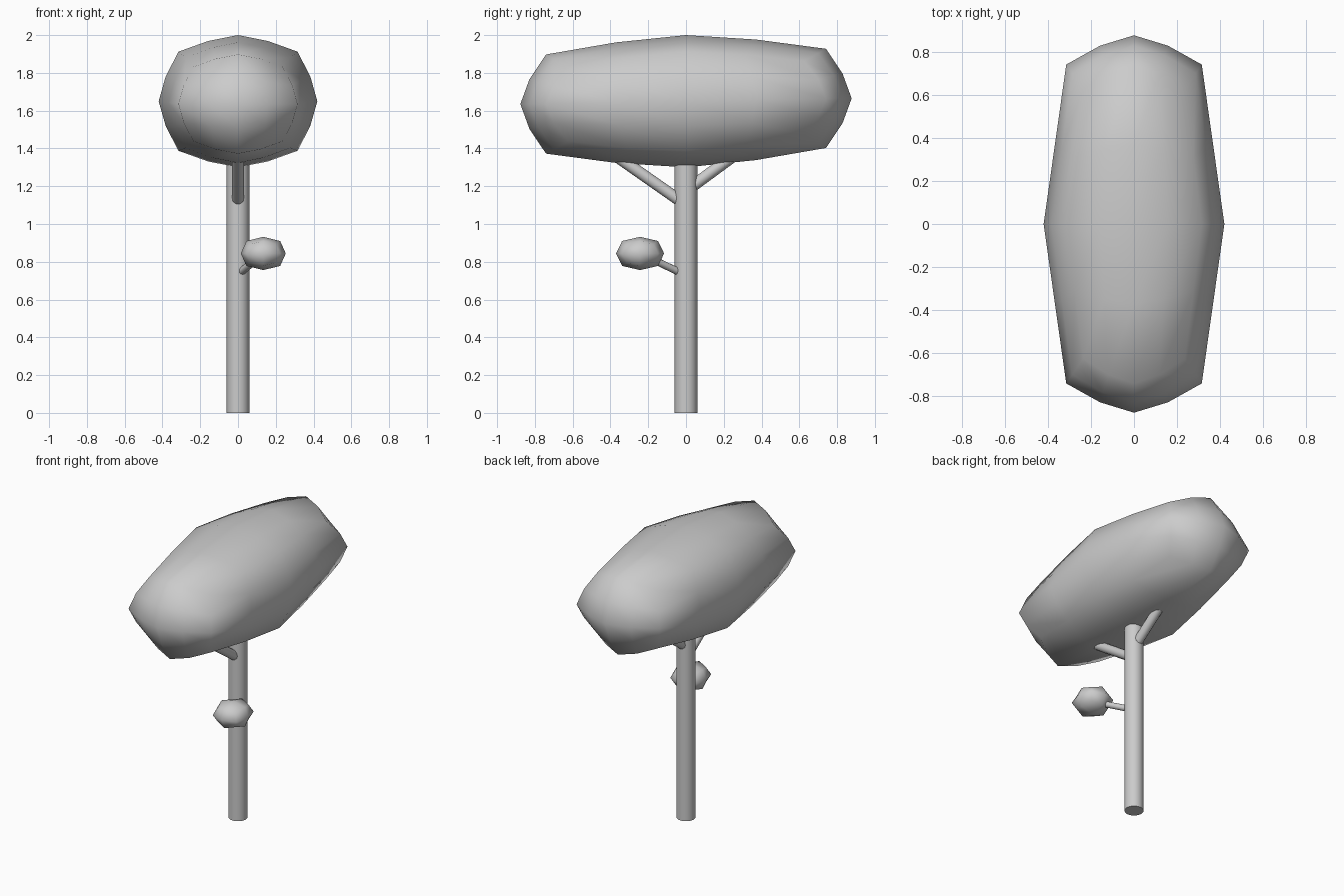
import bpy, bmesh
from mathutils import Vector

if "Cube" in bpy.data.objects:
    bpy.data.objects.remove(bpy.data.objects["Cube"])


def finish(name, bm, angle=None):
    bmesh.ops.recalc_face_normals(bm, faces=bm.faces)
    mesh = bpy.data.meshes.new(name)
    bm.to_mesh(mesh)
    bm.free()
    obj = bpy.data.objects.new(name, mesh)
    bpy.context.collection.objects.link(obj)
    for p in mesh.polygons:
        p.use_smooth = True
    if angle:
        bpy.ops.object.select_all(action='DESELECT')
        obj.select_set(True)
        bpy.context.view_layer.objects.active = obj
        bpy.ops.object.shade_smooth_by_angle(angle=angle)
    return obj


def foliage(name, centre, radii, cuts, end_drop=0.25, tilt=0.0):
    """Cube subdivided and rounded off into a soft, low-poly blob."""
    bm = bmesh.new()
    bmesh.ops.create_cube(bm, size=2)
    bmesh.ops.subdivide_edges(bm, edges=bm.edges[:], cuts=cuts, use_grid_fill=True)
    rx, ry, rz = radii
    for vert in bm.verts:
        u, v, w = vert.co
        a, b, c = (abs(t) ** 1.5 for t in (u, v, w))
        x = rx * u * (1 - .25 * abs(v)) * (1 - .25 * c)
        y = ry * v * (1 - end_drop * a) * (1 - end_drop * c)
        z = rz * w * (1 - .25 * a) * (1 - .25 * b) + tilt * v
        vert.co = Vector(centre) + Vector((x, y, z))
    return finish(name, bm)


def limb(name, start, end, radius, sides):
    """Straight cylinder between two points."""
    start, end = Vector(start), Vector(end)
    axis = end - start
    bm = bmesh.new()
    bmesh.ops.create_cone(bm, cap_ends=True, segments=sides, radius1=radius,
                          radius2=radius, depth=axis.length)
    rot = axis.to_track_quat('Z', 'Y')
    for vert in bm.verts:
        vert.co = rot @ vert.co + (start + end) / 2
    return finish(name, bm, 0.9)


# Trunk and the two limbs carrying the crown
limb("trunk", (0, 0, 0), (0, 0, 1.40), .06, 16)
limb("branch_front", (0, -.02, 1.115), (0, -.42, 1.395), .031, 12)
limb("branch_back", (0, .02, 1.19), (0, .36, 1.44), .031, 12)

# Crown
foliage("crown", (0, 0, 1.65), (.42, .877, .35), 3, end_drop=.155, tilt=.015)

# Small side twig with its leaf cluster
limb("twig", (.015, -.035, .745), (.134, -.243, .844), .02, 10)
foliage("leaf_cluster", (.134, -.243, .844), (.119, .127, .088), 1)
